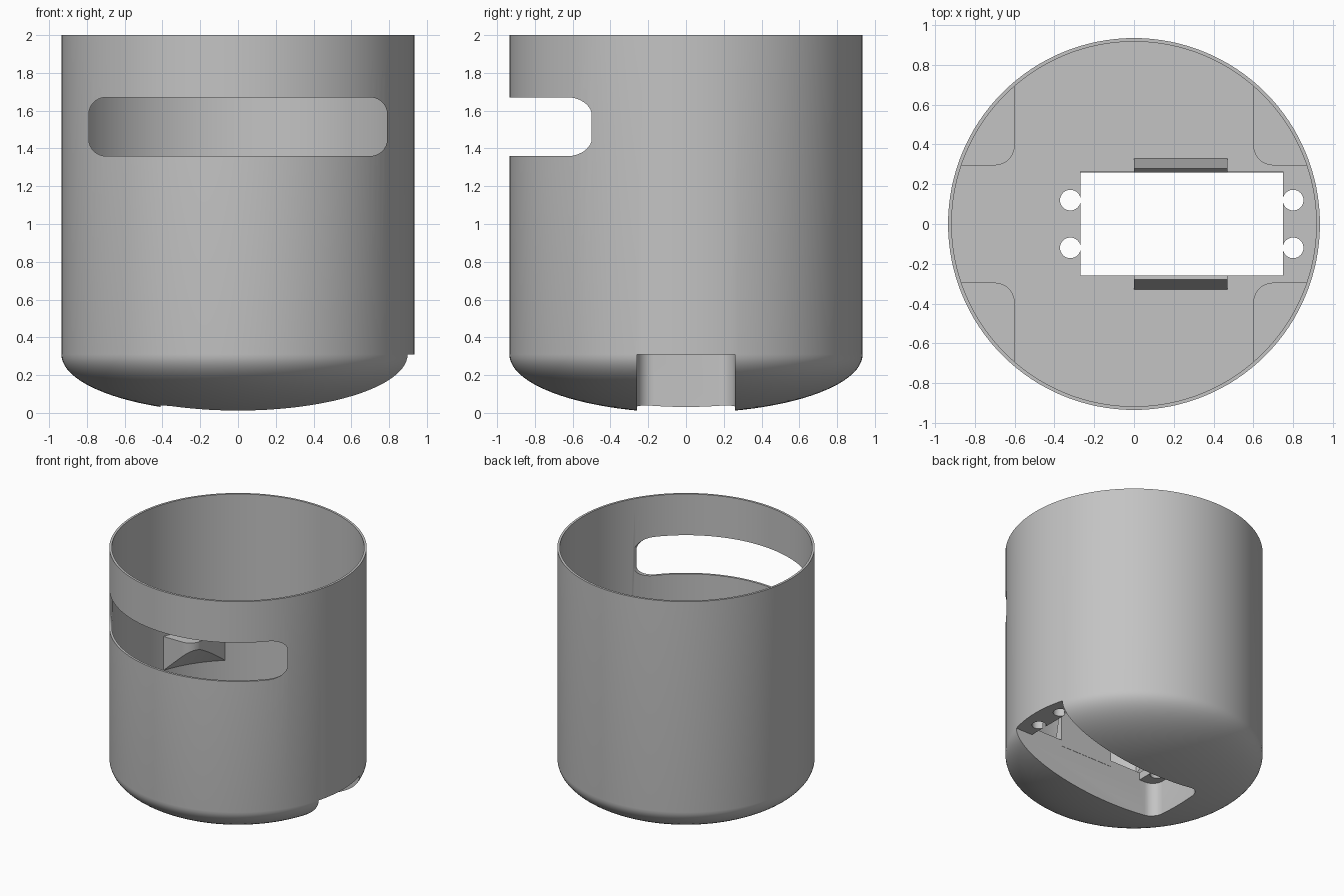
import bpy, bmesh, math
from mathutils import Vector

cube = bpy.data.objects.get("Cube")
if cube:
    bpy.data.objects.remove(cube, do_unlink=True)

R, INNER, HEIGHT = 0.935, 0.917, 2.0
DOME, FLOOR = 0.31, 0.37

grey = bpy.data.materials.new("light grey plastic")
grey.use_nodes = True
colour = (0.55, 0.55, 0.55, 1)
grey.diffuse_color = colour
grey.node_tree.nodes["Principled BSDF"].inputs["Base Color"].default_value = colour


def finish(bm, name):
    bmesh.ops.remove_doubles(bm, verts=bm.verts, dist=1e-5)
    bmesh.ops.recalc_face_normals(bm, faces=bm.faces)
    mesh = bpy.data.meshes.new(name)
    bm.to_mesh(mesh)
    bm.free()
    mesh.materials.append(grey)
    ob = bpy.data.objects.new(name, mesh)
    bpy.context.collection.objects.link(ob)
    return ob


def lathe(name, profile, closed=False, steps=128):
    bm = bmesh.new()
    verts = [bm.verts.new((r, 0, z)) for r, z in profile]
    edges = [bm.edges.new(pair) for pair in zip(verts, verts[1:])]
    if closed:
        edges.append(bm.edges.new((verts[-1], verts[0])))
    bmesh.ops.spin(bm, geom=verts + edges, cent=(0, 0, 0), axis=(0, 0, 1),
                   angle=math.tau, steps=steps, use_merge=True)
    return finish(bm, name)


def add_prism(bm, points, offset):
    face = bm.faces.new([bm.verts.new(p) for p in points])
    out = bmesh.ops.extrude_face_region(bm, geom=[face])
    moved = [v for v in out["geom"] if isinstance(v, bmesh.types.BMVert)]
    bmesh.ops.translate(bm, verts=moved, vec=Vector(offset))


def rounded(a0, a1, b0, b1, r, n=10):
    # outline of a rectangle with rounded corners
    corners = [(a1 - r, b1 - r), (a0 + r, b1 - r), (a0 + r, b0 + r), (a1 - r, b0 + r)]
    pts = []
    for q, (a, b) in enumerate(corners):
        for i in range(n + 1):
            t = (q + i / n) * math.pi / 2
            pts.append((a + r * math.cos(t), b + r * math.sin(t)))
    return pts


def prism(name, points, offset):
    bm = bmesh.new()
    add_prism(bm, points, offset)
    return finish(bm, name)


def boolean(ob, cutter, operation="DIFFERENCE"):
    mod = ob.modifiers.new("cut", "BOOLEAN")
    mod.operation, mod.solver, mod.object = operation, "EXACT", cutter
    bpy.context.view_layer.objects.active = ob
    bpy.ops.object.modifier_apply(modifier=mod.name)
    bpy.data.objects.remove(cutter, do_unlink=True)


# Cup: elliptical solid base, thin wall, open top
profile = [(R * math.sin(t), DOME * (1 - math.cos(t)))
           for t in (i / 24 * math.pi / 2 for i in range(25))]
profile += [(R, HEIGHT), (INNER, HEIGHT), (INNER, FLOOR), (0, FLOOR)]
cup = lathe("cup_body", profile)

# Window slot across the front wall
boolean(cup, prism("slot_cutter", [(x, -1.2, z) for x, z in
                                   rounded(-0.79, 0.79, 1.36, 1.67, 0.09)], (0, 1.0, 0)))

# Channel under the floor, open at the left side
boolean(cup, prism("channel_cutter", [(x, y, -0.1) for x, y in
                                      rounded(-0.41, 1.4, -0.26, 0.26, 0.09)], (0, 0, DOME + 0.1)))

# Rectangular motor opening in the floor
opening = [(-0.27, -0.26), (0.75, -0.26), (0.75, 0.265), (-0.27, 0.265)]
boolean(cup, prism("opening_cutter", [(x, y, 0.25) for x, y in opening], (0, 0, 0.25)))

# Four screw holes beside the opening
for x in (-0.32, 0.8):
    for y in (-0.12, 0.12):
        circle = [(x + 0.052 * math.cos(i * math.tau / 32),
                   y + 0.052 * math.sin(i * math.tau / 32), 0.26) for i in range(32)]
        boolean(cup, prism("screw_cutter", circle, (0, 0, 0.2)))

# Four corner shelves on the wall with conical undersides
shelves = lathe("corner_shelves", [(0.925, 0.94), (0.925, 0.66), (0.645, 0.94)], closed=True)
bm = bmesh.new()
for sx in (-1, 1):
    for sy in (-1, 1):
        add_prism(bm, [(sx * x, sy * y, 0.5) for x, y in
                       rounded(0.6, 1.3, 0.295, 1.3, 0.1)], (0, 0, 0.7))
boolean(shelves, finish(bm, "shelf_cutter"), "INTERSECT")

# Tapered retaining clips along both long sides of the opening
clips = []
for side, label in ((1, "back_clip"), (-1, "front_clip")):
    section = [(0.258, 0.32), (0.275, 0.32), (0.275, 0.36), (0.33, 0.36), (0.28, 0.64), (0.258, 0.61)]
    clips.append(prism(label, [(0, side * y, z) for y, z in section], (0.47, 0, 0)))

# Smooth shading with sharp rims
bpy.ops.object.select_all(action="DESELECT")
for ob in [cup, shelves] + clips:
    ob.select_set(True)
bpy.context.view_layer.objects.active = cup
bpy.ops.object.shade_smooth_by_angle(angle=math.radians(30))
